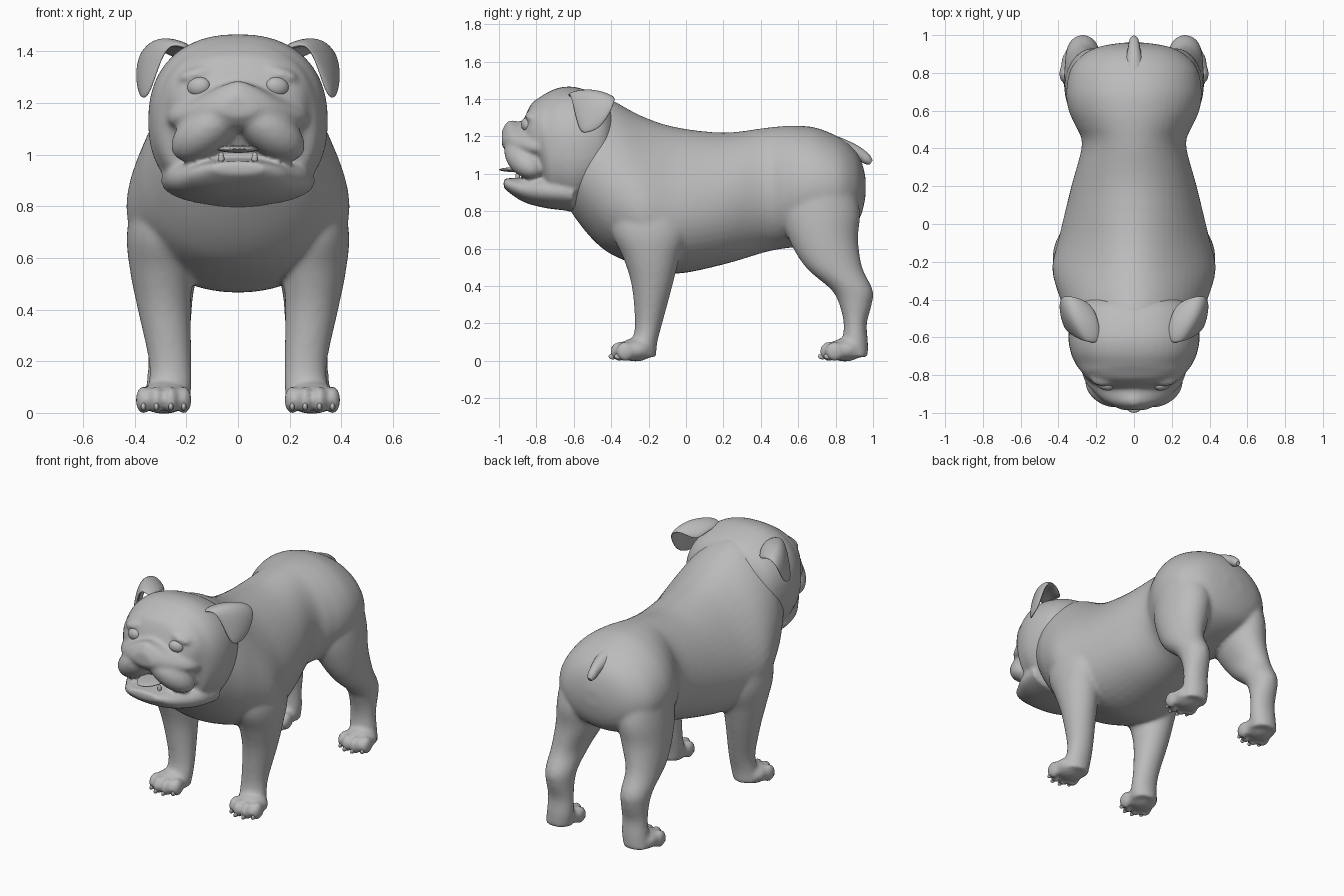
import bpy, bmesh, math
from mathutils import Matrix, Vector

cube = bpy.data.objects.get("Cube")
if cube:
    bpy.data.objects.remove(cube, do_unlink=True)

coat = bpy.data.materials.new("plain_grey")
coat.use_nodes = True
coat.diffuse_color = (0.5, 0.5, 0.5, 1)
coat.node_tree.nodes["Principled BSDF"].inputs["Base Color"].default_value = (0.5, 0.5, 0.5, 1)


def spline(rows, steps=4):
    """Smoothly interpolate station rows."""
    pts = [Vector(r) for r in rows]
    out = []
    for i in range(len(pts) - 1):
        a, b, c, d = pts[max(i - 1, 0)], pts[i], pts[i + 1], pts[min(i + 2, len(pts) - 1)]
        for k in range(steps):
            t = k / steps
            out.append(b + (c - a) * t / 2 + (a * 2 - b * 5 + c * 4 - d) * t * t / 2
                       + (b * 3 - a - c * 3 + d) * t ** 3 / 2)
    return out + [pts[-1]]


def loft(bm, rows, axis, side=1, power=1.0, pear=lambda t: 0, sides=48):
    """Rows: position on axis, low and high extent, inner and outer x."""
    rings = []
    for t, low, high, x_in, x_out in spline(rows):
        ring = []
        for k in range(sides):
            ang = math.tau * k / sides
            c, s = (math.copysign(abs(f) ** power, f) for f in (math.cos(ang), math.sin(ang)))
            x = (x_in + x_out) / 2 + (x_out - x_in) / 2 * c * (1 - pear(t) * s)
            a = (low + high) / 2 + (high - low) / 2 * s
            ring.append(bm.verts.new((side * x, t, a) if axis == "Y" else (side * x, a, t)))
        rings.append(ring)
    faces = [bm.faces.new(rings[0]), bm.faces.new(rings[-1])]
    for r, q in zip(rings, rings[1:]):
        for k in range(sides):
            n = (k + 1) % sides
            faces.append(bm.faces.new((r[k], r[n], q[n], q[k])))
    bmesh.ops.recalc_face_normals(bm, faces=faces)


def blob(bm, loc, size, turn=0, yaw=0):
    """Ellipsoid, tilted about the y axis and then yawed about z."""
    mat = (Matrix.Translation(loc) @ Matrix.Rotation(yaw, 4, "Z")
           @ Matrix.Rotation(turn, 4, "Y") @ Matrix.Diagonal((*size, 1)))
    bmesh.ops.create_uvsphere(bm, u_segments=24, v_segments=16, radius=1, matrix=mat)


def finish(name, data, voxel=0, smooth=5, mods=()):
    """Turn a bmesh or curve into a finished smooth object."""
    if isinstance(data, bmesh.types.BMesh):
        mesh = bpy.data.meshes.new(name)
        data.to_mesh(mesh)
        data.free()
        data = mesh
    obj = bpy.data.objects.new(name, data)
    bpy.context.collection.objects.link(obj)
    if voxel:
        mod = obj.modifiers.new("fuse", "REMESH")
        mod.mode, mod.voxel_size = "VOXEL", voxel
        mod = obj.modifiers.new("relax", "SMOOTH")
        mod.factor, mod.iterations = 0.5, smooth
    for kind, settings in mods:
        mod = obj.modifiers.new(kind.lower(), kind)
        for key, value in settings.items():
            setattr(mod, key, value)
    bpy.ops.object.select_all(action="DESELECT")
    obj.select_set(True)
    bpy.context.view_layer.objects.active = obj
    bpy.ops.object.convert(target="MESH")
    obj = bpy.context.view_layer.objects.active
    obj.data.materials.clear()
    obj.data.materials.append(coat)
    bpy.ops.object.shade_smooth()


def wide(rows):
    """Symmetric stations: y, bottom, top, half width."""
    return [(y, low, high, -w, w) for y, low, high, w in rows]


# Barrel body, from neck to rump
body = bmesh.new()
loft(body, wide([
    (-.7, .93, 1.3, .16), (-.6, .775, 1.39, .28), (-.5, .65, 1.42, .34), (-.4, .57, 1.395, .38),
    (-.24, .505, 1.31, .415), (-.06, .465, 1.25, .385), (.2, .515, 1.22, .33), (.42, .58, 1.245, .275),
    (.52, .6, 1.255, .31), (.6, .61, 1.257, .345), (.7, .635, 1.245, .358), (.82, .67, 1.195, .335),
    (.9, .72, 1.13, .265), (.94, .79, 1.06, .18), (.96, .88, .98, .06)]),
    "Y", pear=lambda y: max(.06, .32 - .5 * abs(y + .22)))

# Legs: height, front, back, inner, outer
front_leg = [(1.02, -.33, -.09, .17, .3), (.88, -.39, -.03, .16, .39), (.7, -.4, .01, .17, .43),
             (.55, -.335, -.035, .175, .418), (.4, -.29, -.073, .183, .388), (.2, -.273, -.127, .18, .345),
             (.1, -.29, -.153, .18, .348), (.02, -.32, -.16, .19, .36)]
rear_leg = [(1.08, .62, .82, .12, .25), (.95, .55, .89, .08, .335), (.8, .51, .93, .07, .362),
            (.65, .55, .92, .1, .37), (.5, .64, .942, .165, .37), (.38, .777, .998, .18, .362),
            (.3, .82, .993, .185, .353), (.2, .843, .967, .185, .348), (.1, .835, .973, .185, .355),
            (.02, .82, .973, .195, .365)]
claws = bmesh.new()
for side in (1, -1):
    for leg, foot_y in ((front_leg, -.27), (rear_leg, .85)):
        loft(body, leg, "Z", side)
        blob(body, (side * .287, foot_y, .058), (.1, .095, .062))
        # Four toes, the middle pair further forward
        for x, ahead in ((.21, .055), (.26, .085), (.316, .085), (.366, .055)):
            blob(body, (side * x, foot_y - ahead, .05), (.031, .052, .053))
            blob(claws, (side * x, foot_y - ahead - .035, .024), (.01, .024, .016))
finish("body_and_legs", body, .0125, 8)
finish("claws", claws)

# Skull with broad cheeks
head = bmesh.new()
loft(head, wide([
    (-.38, 1.0, 1.33, .22), (-.43, .9, 1.395, .3), (-.5, .84, 1.435, .335), (-.6, .795, 1.465, .348),
    (-.68, .82, 1.46, .335), (-.74, .845, 1.435, .31), (-.78, .99, 1.41, .28), (-.83, 1.0, 1.37, .24),
    (-.875, 1.07, 1.27, .16)]), "Y", power=.87)
# Lower jaw, rising to the mouth corners
loft(head, wide([
    (-.6, .8, 1.0, .3), (-.74, .815, 1.0, .275), (-.85, .842, .985, .215), (-.92, .88, .978, .17),
    (-.975, .925, .975, .1)]), "Y", power=.9)
# Muzzle bridge and nose
loft(head, wide([
    (-.7, 1.06, 1.29, .27), (-.82, 1.07, 1.285, .25), (-.9, 1.09, 1.28, .19),
    (-.95, 1.11, 1.28, .13), (-.985, 1.15, 1.23, .06)]), "Y", pear=lambda y: .4)
blob(head, (0, -.93, 1.235), (.065, .045, .052))
# Hanging lips and brows
for side in (1, -1):
    blob(head, (side * .125, -.86, 1.09), (.16, .105, .088), side * .62, side * .45)
    blob(head, (side * .16, -.815, 1.31), (.075, .045, .03), side * .25)
finish("head", head, .011, 8)

# Tongue and lower canine teeth
tongue = bmesh.new()
blob(tongue, (0, -.865, 1.022), (.08, .135, .015))
finish("tongue", tongue)
for side, label in ((1, "left"), (-1, "right")):
    tooth = bmesh.new()
    blob(tooth, (side * .065, -.9, .985), (.012, .012, .025))
    finish(label + "_tooth", tooth)

    eye = bmesh.new()
    blob(eye, (side * .152, -.85, 1.263), (.046, .03, .037), side * .2, side * .3)
    finish(label + "_eye", eye)

    # Folded ear flap: base, fold, outer bend, tip
    ear = bmesh.new()
    rows = [[(.17, -.64, 1.4), (.18, -.52, 1.42), (.22, -.42, 1.35)],
            [(.25, -.63, 1.44), (.3, -.5, 1.46), (.31, -.38, 1.42)],
            [(.295, -.61, 1.38), (.365, -.49, 1.425), (.395, -.37, 1.385)],
            [(.35, -.57, 1.21), (.375, -.53, 1.21), (.385, -.45, 1.24)]]
    grid = [[ear.verts.new((side * x, y, z)) for x, y, z in row] for row in rows]
    for r, q in zip(grid, grid[1:]):
        for k in range(len(r) - 1):
            ear.faces.new((r[k], r[k + 1], q[k + 1], q[k]))
    bmesh.ops.recalc_face_normals(ear, faces=ear.faces)
    finish(label + "_ear", ear, mods=[("SOLIDIFY", {"thickness": .03, "offset": 0}),
                                      ("SUBSURF", {"levels": 3})])

# Short curled tail
tail = bpy.data.curves.new("tail", "CURVE")
tail.dimensions, tail.bevel_depth, tail.bevel_resolution = "3D", .034, 4
tail.use_fill_caps = True
path = tail.splines.new("NURBS")
stops = [(.8, 1.14, 1.8), (.88, 1.125, 1.3), (.94, 1.1, .9), (.975, 1.07, .8), (.99, 1.06, .4)]
path.points.add(len(stops) - 1)
for point, (y, z, radius) in zip(path.points, stops):
    point.co, point.radius = (0, y, z, 1), radius
path.use_endpoint_u, path.order_u = True, 3
finish("tail", tail)
